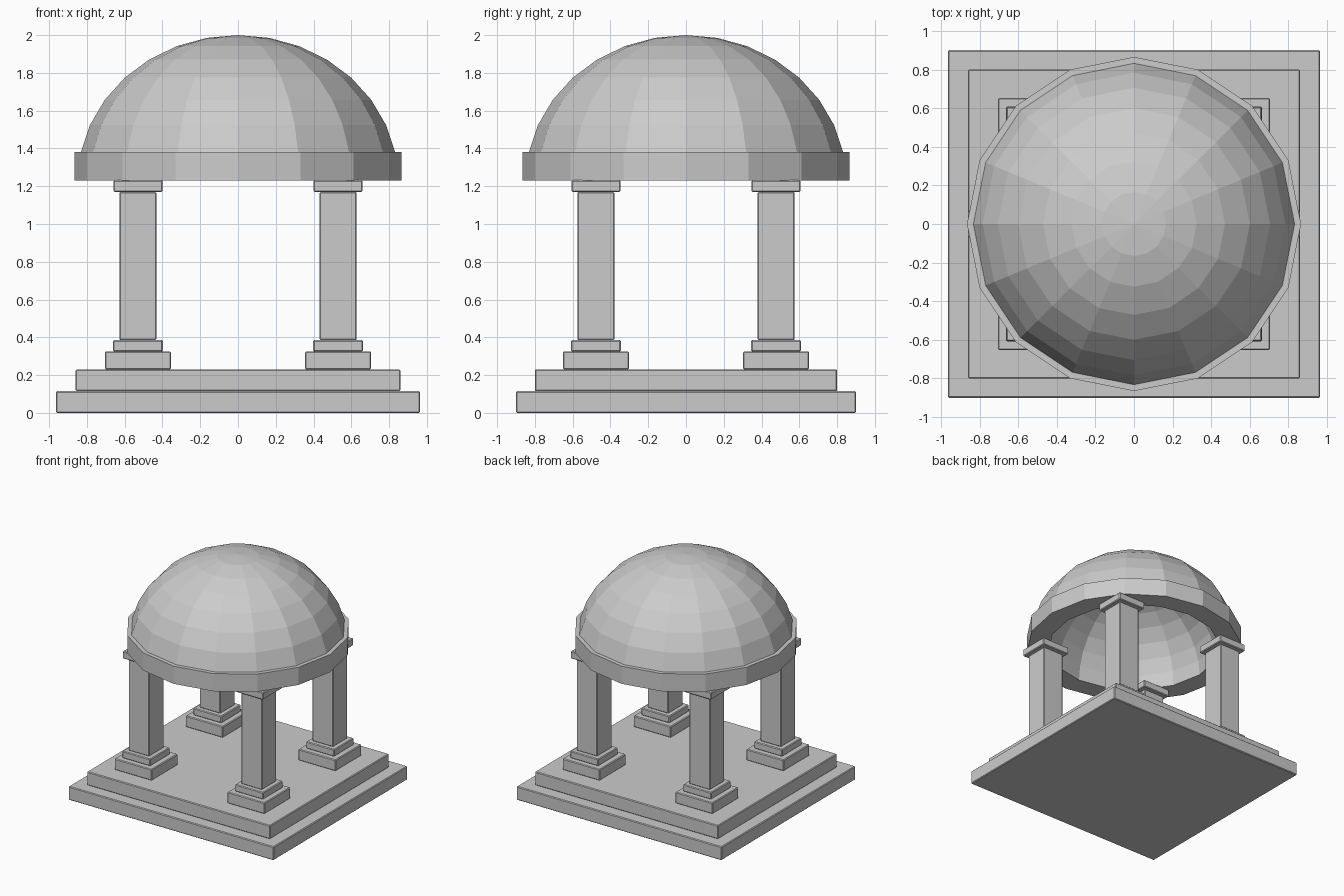
import bpy, bmesh
from math import sin, cos, pi

if "Cube" in bpy.data.objects:
    bpy.data.objects.remove(bpy.data.objects["Cube"])

SIDES = 16


def make_object(name, bm):
    bmesh.ops.recalc_face_normals(bm, faces=bm.faces)
    mesh = bpy.data.meshes.new(name)
    bm.to_mesh(mesh)
    bm.free()
    ob = bpy.data.objects.new(name, mesh)
    bpy.context.collection.objects.link(ob)
    return ob


def box(name, cx, cy, hx, hy, z0, z1, bevel=0.006):
    bm = bmesh.new()
    bmesh.ops.create_cube(bm, size=1)
    for v in bm.verts:
        v.co = (cx + v.co.x * 2 * hx, cy + v.co.y * 2 * hy,
                z0 + (v.co.z + 0.5) * (z1 - z0))
    ob = make_object(name, bm)
    mod = ob.modifiers.new("soft_edges", 'BEVEL')
    mod.width = bevel
    mod.segments = 1
    return ob


def lathe(name, profile, closed):
    """Revolve (radius, z) points; radius 0 becomes a single pole."""
    bm = bmesh.new()
    rings = []
    for r, z in profile:
        if r < 1e-5:
            rings.append([bm.verts.new((0, 0, z))] * SIDES)
        else:
            rings.append([bm.verts.new((r * cos(2 * pi * i / SIDES),
                                        r * sin(2 * pi * i / SIDES), z))
                          for i in range(SIDES)])
    pairs = list(zip(rings, rings[1:]))
    if closed:
        pairs.append((rings[-1], rings[0]))
    for a, b in pairs:
        for i in range(SIDES):
            j = (i + 1) % SIDES
            bm.faces.new(dict.fromkeys((a[i], a[j], b[j], b[i])))
    return make_object(name, bm)


# Stepped rectangular base
box("lower_step", 0, 0, 0.963, 0.90, 0, 0.115)
box("upper_step", 0, 0, 0.86, 0.80, 0.115, 0.23)

# Four square columns: (part, half width, bottom, top)
column = [("plinth", 0.175, 0.23, 0.325), ("column_base", 0.132, 0.325, 0.385),
          ("shaft", 0.098, 0.385, 1.17), ("capital", 0.13, 1.17, 1.232)]
for sx, side in ((-1, "left"), (1, "right")):
    for sy, end in ((-1, "front"), (1, "back")):
        for part, h, z0, z1 in column:
            box(f"{end}_{side}_{part}", sx * 0.53, sy * 0.477, h, h, z0, z1)

# Dome shell with a projecting rim band, open underneath
R, H, Z = 0.848, 0.77, 1.23
RI, HI = 0.69, 0.64
steps = [k * pi / 16 for k in range(8)]
outer = [(R * sin(a), Z + H * cos(a)) for a in steps]
inner = [(RI * sin(a), Z + HI * cos(a)) for a in reversed(steps)]
rim = [(0.865, 1.38), (0.865, Z), (RI, Z)]
lathe("dome", outer + rim + inner, False)
